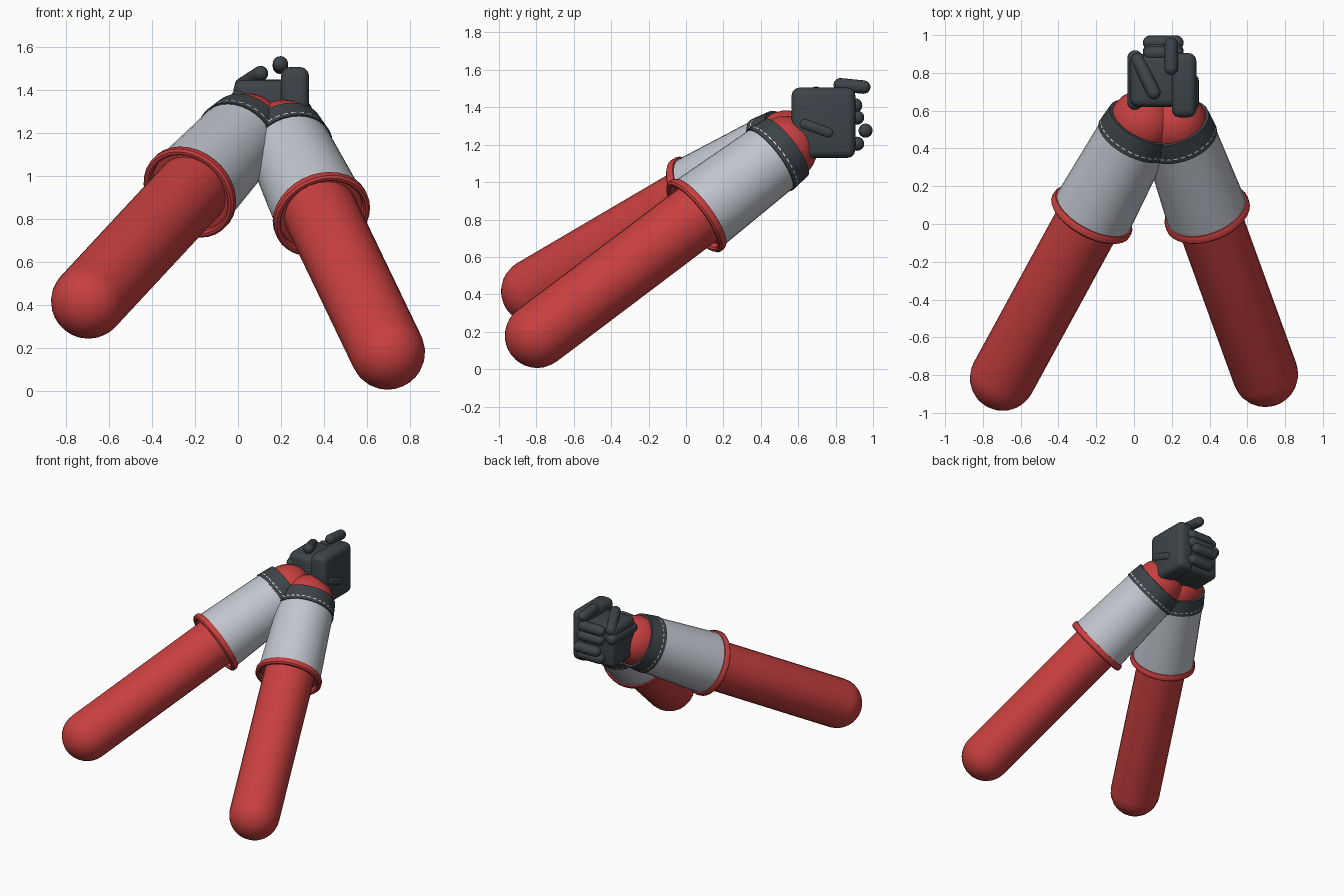
import bpy, bmesh, math
from mathutils import Vector, Matrix

if "Cube" in bpy.data.objects:
    bpy.data.objects.remove(bpy.data.objects["Cube"])


def material(name, rgb):
    m = bpy.data.materials.new(name)
    m.diffuse_color = (*rgb, 1)
    m.use_nodes = True
    m.node_tree.nodes["Principled BSDF"].inputs["Base Color"].default_value = m.diffuse_color
    return m


RED = material("red fabric", (0.58, 0.05, 0.05))
GREY = material("light grey sleeve", (0.53, 0.56, 0.61))
DARK = material("dark glove", (0.047, 0.057, 0.065))
WHITE = material("white stitching", (0.85, 0.85, 0.85))


def finish(name, bm, mat, matrix=Matrix(), angle=35):
    bmesh.ops.recalc_face_normals(bm, faces=bm.faces)
    me = bpy.data.meshes.new(name)
    bm.to_mesh(me)
    bm.free()
    me.materials.append(mat)
    ob = bpy.data.objects.new(name, me)
    ob.matrix_world = matrix
    bpy.context.collection.objects.link(ob)
    bpy.ops.object.select_all(action='DESELECT')
    ob.select_set(True)
    bpy.context.view_layer.objects.active = ob
    bpy.ops.object.shade_smooth_by_angle(angle=math.radians(angle))
    return ob


def lathe(name, profile, mat, matrix, n=24, closed=False):
    """Spin (radius, height) points around the local z axis."""
    bm = bmesh.new()
    rings = []
    for r, h in profile:
        if r < 1e-5:
            rings.append([bm.verts.new((0, 0, h))] * n)
        else:
            rings.append([bm.verts.new((r * math.cos(a), r * math.sin(a), h))
                          for a in (math.tau * i / n for i in range(n))])
    pairs = list(zip(rings, rings[1:])) + ([(rings[-1], rings[0])] if closed else [])
    for a, b in pairs:
        for i in range(n):
            j = (i + 1) % n
            bm.faces.new(list(dict.fromkeys((a[i], a[j], b[j], b[i]))))
    return finish(name, bm, mat, matrix)


def along(a, b):
    a, b = Vector(a), Vector(b)
    return Matrix.Translation(a) @ (b - a).to_track_quat('Z', 'Y').to_matrix().to_4x4()


def capsule(name, a, b, r, mat, n=24, steps=8):
    """Round-ended rod whose end spheres are centred on a and b."""
    length = (Vector(b) - Vector(a)).length
    q = [math.pi / 2 * i / steps for i in range(steps + 1)]
    low = [(r * math.sin(t), -r * math.cos(t)) for t in q]
    high = [(r * math.cos(t), length + r * math.sin(t)) for t in q]
    return lathe(name, low + high, mat, along(a, b), n)


def rounded_box(name, lo, hi, bevel, mat):
    bm = bmesh.new()
    bmesh.ops.create_cube(bm, size=1)
    lo, hi = Vector(lo), Vector(hi)
    for v in bm.verts:
        v.co = (lo + hi) / 2 + v.co * (hi - lo)
    bmesh.ops.bevel(bm, geom=bm.edges[:], offset=bevel, segments=3,
                    profile=0.5, affect='EDGES')
    return finish(name, bm, mat, angle=40)


def arm(side, elbow, wrist):
    frame = along(elbow, wrist)
    # forearm with round ends
    capsule(side + "_forearm", elbow, wrist, 0.174, RED)
    # sleeve, with its red hem at the elbow end
    lathe(side + "_sleeve", [(0.217, 1.11), (0.195, 1.64)], GREY, frame, 32)
    lathe(side + "_sleeve_hem",
          [(0.165, 1.125), (0.2, 1.125), (0.2, 1.095), (0.208, 1.085), (0.222, 1.085),
           (0.232, 1.095), (0.232, 1.12), (0.224, 1.132), (0.165, 1.132)],
          RED, frame, 32, closed=True)
    # dark cuff band at the wrist end
    lathe(side + "_cuff",
          [(0.165, 1.62), (0.203, 1.62), (0.191, 1.735), (0.165, 1.735)],
          DARK, frame, 32, closed=True)
    # dashed stitching around the cuff
    bm = bmesh.new()
    for i in range(32):
        ring = []
        for h in (1.642, 1.648):
            r = 0.2035 - (h - 1.62) * 0.104
            ring.append([bm.verts.new((r * math.cos(a), r * math.sin(a), h))
                         for a in (math.tau * (i + k) / 32 for k in (0.2, 0.8))])
        bm.faces.new((ring[0][0], ring[0][1], ring[1][1], ring[1][0]))
    finish(side + "_cuff_stitching", bm, WHITE, frame)


arm("left", (-0.695, -0.815, 0.417), (0.042, 0.536, 1.21))
arm("right", (0.695, -0.795, 0.18), (0.215, 0.53, 1.18))

# palms of the clasped gloves
rounded_box("right_palm", (0.2, 0.565, 1.13), (0.33, 0.905, 1.505), 0.04, DARK)
rounded_box("left_palm", (-0.02, 0.62, 1.14), (0.24, 0.9, 1.445), 0.04, DARK)

# fingers folded across the far side
for i, (y, z) in enumerate([(0.905, 1.41), (0.915, 1.345), (0.96, 1.275), (0.915, 1.205)]):
    capsule(f"folded_finger_{i + 1}", (0.085, y, z), (0.225, y, z), 0.038, DARK, 16, 5)

# remaining fingers and thumbs
capsule("left_side_finger", (0.005, 0.645, 1.36), (0.005, 0.88, 1.36), 0.04, DARK, 16, 5)
capsule("left_thumb", (0.02, 0.87, 1.42), (0.105, 0.695, 1.475), 0.036, DARK, 16, 5)
capsule("right_raised_finger", (0.197, 0.825, 1.52), (0.197, 0.95, 1.508), 0.036, DARK, 16, 5)
capsule("right_thumb", (0.31, 0.635, 1.31), (0.31, 0.76, 1.265), 0.033, DARK, 16, 5)
